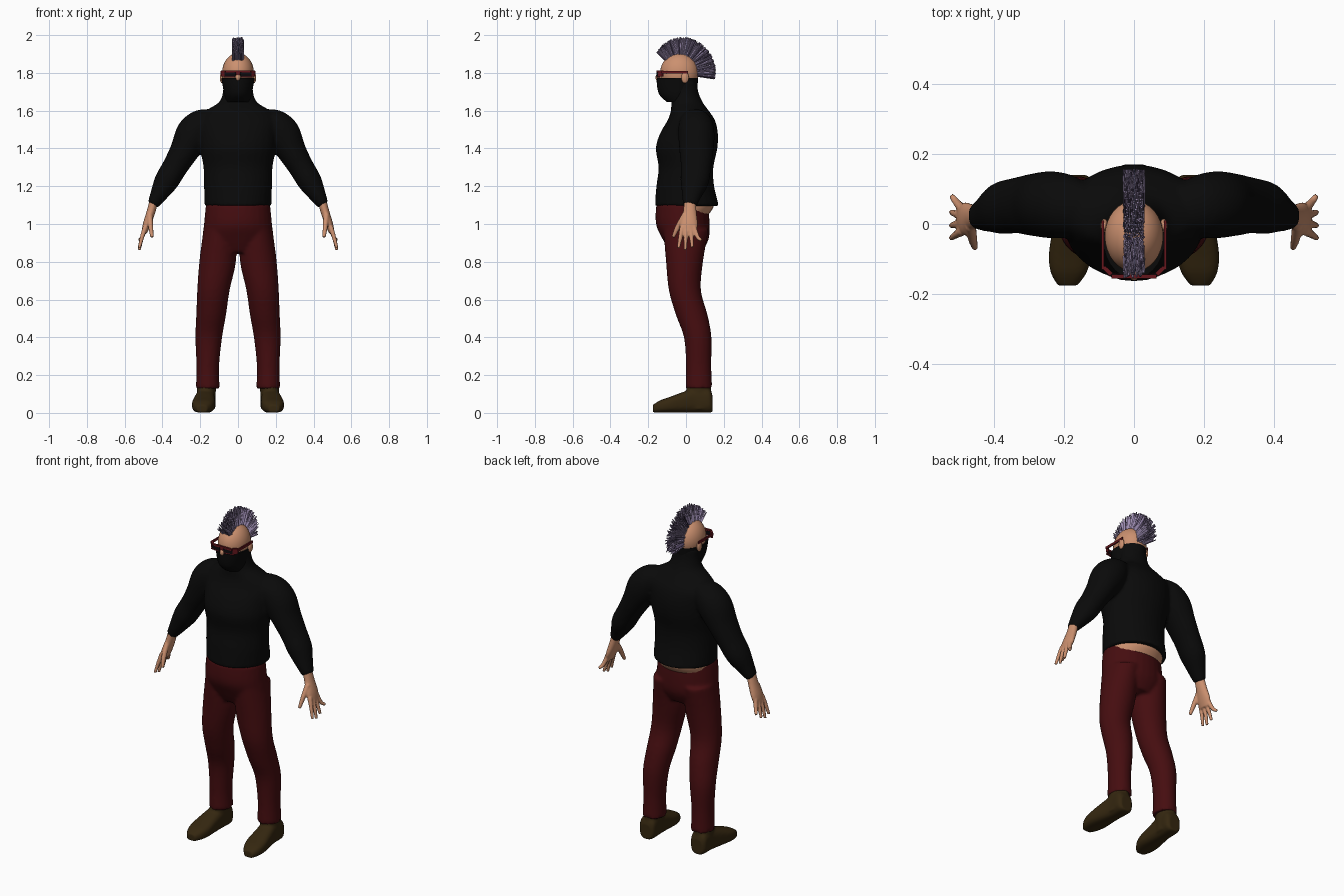
import bpy, bmesh, math, random
from mathutils import Vector, Matrix

random.seed(4)
cube = bpy.data.objects.get("Cube")
if cube:
    bpy.data.objects.remove(cube, do_unlink=True)

X, Y, Z = Vector((1, 0, 0)), Vector((0, 1, 0)), Vector((0, 0, 1))
SIDES, STEPS = 28, 4


def material(name, r, g, b):
    mat = bpy.data.materials.new(name)
    mat.use_nodes = True
    mat.diffuse_color = (r, g, b, 1)
    shader = mat.node_tree.nodes["Principled BSDF"]
    shader.inputs["Base Color"].default_value = (r, g, b, 1)
    shader.inputs["Roughness"].default_value = 0.8
    return mat


skin = material("skin", 0.6, 0.28, 0.16)
black = material("black knit", 0.003, 0.003, 0.003)
red = material("dark red cloth", 0.06, 0.004, 0.005)
brown = material("brown leather", 0.035, 0.02, 0.005)
frame_red = material("red frame", 0.13, 0.008, 0.012)
lens_black = material("dark lens", 0.004, 0.003, 0.004)
lilac = material("lilac hair", 0.33, 0.26, 0.43)
dusk = material("dark lilac hair", 0.11, 0.08, 0.16)


def make(name, bm, *mats, smooth=True):
    bmesh.ops.recalc_face_normals(bm, faces=bm.faces)
    mesh = bpy.data.meshes.new(name)
    bm.to_mesh(mesh)
    bm.free()
    obj = bpy.data.objects.new(name, mesh)
    bpy.context.collection.objects.link(obj)
    for mat in mats:
        mesh.materials.append(mat)
    if smooth:
        bpy.ops.object.select_all(action="DESELECT")
        obj.select_set(True)
        bpy.context.view_layer.objects.active = obj
        bpy.ops.object.shade_smooth_by_angle(angle=math.radians(50))
    return obj


def spline(rings):
    """Smooth path through rings of (x, y, z, half width, half depth)."""
    pts = [rings[0], *rings, rings[-1]]
    out = []
    for a, b, c, d in zip(pts, pts[1:], pts[2:], pts[3:]):
        for i in range(STEPS):
            t = i / STEPS
            out.append([q + t / 2 * (r - p + t * (2*p - 5*q + 4*r - s + t * (3*q - p - 3*r + s)))
                        for p, q, r, s in zip(a, b, c, d)])
    return out + [list(rings[-1])]


def loft(bm, rings, axes=(X, Y), square=1.0):
    """Closed tube; axes=None turns the rings along the path. Off-centre parts are mirrored."""
    path = spline(rings)
    for sign in ((1, -1) if rings[0][0] else (1,)):
        loops = []
        for i, (x, y, z, w, d) in enumerate(path):
            u, v = axes or (X, Y)
            if not axes:
                ahead, back = path[min(i + 1, len(path) - 1)], path[max(i - 1, 0)]
                t = (Vector(ahead[:3]) - Vector(back[:3])).normalized()
                u = Y.cross(t).normalized()
                v = t.cross(u)
            loop = []
            for k in range(SIDES):
                a = math.tau * k / SIDES
                c, s = (math.copysign(abs(f) ** square, f) for f in (math.cos(a), math.sin(a)))
                p = Vector((x, y, z)) + u * w * c + v * d * s
                p.x *= sign
                loop.append(bm.verts.new(p))
            loops.append(loop)
        for lo, hi in zip(loops, loops[1:]):
            for k in range(SIDES):
                n = (k + 1) % SIDES
                bm.faces.new((lo[k], lo[n], hi[n], hi[k]))
        bm.faces.new(loops[0])
        bm.faces.new(loops[-1])


def fuse(obj, voxel, rounds):
    """Weld overlapping solids into one soft skin."""
    mod = obj.modifiers.new("weld", "REMESH")
    mod.mode = "VOXEL"
    mod.voxel_size = voxel
    mod.use_smooth_shade = True
    soft = obj.modifiers.new("soften", "SMOOTH")
    soft.iterations = rounds


def ball(bm, centre, radii):
    bmesh.ops.create_uvsphere(bm, u_segments=32, v_segments=20, radius=1,
                              matrix=Matrix.Translation(centre) @ Matrix.Diagonal((*radii, 1)))


def box(bm, centre, size, turn=0):
    bmesh.ops.create_cube(bm, size=1, matrix=Matrix.Translation(centre)
                          @ Matrix.Rotation(turn, 4, "Z") @ Matrix.Diagonal((*size, 1)))


# Sweater: torso, collar and sleeves in one piece
bm = bmesh.new()
loft(bm, [(0, .005, 1.095, .178, .17), (0, -.004, 1.2, .18, .153), (0, 0, 1.3, .183, .145),
          (0, .003, 1.4, .2, .163), (0, .016, 1.48, .205, .153), (0, .028, 1.55, .21, .125),
          (0, .02, 1.6, .17, .1), (0, .005, 1.645, .1, .083), (0, -.003, 1.7, .08, .068),
          (0, -.01, 1.76, .078, .068)])
loft(bm, [(.13, .045, 1.575, .04, .06), (.185, .05, 1.535, .08, .088), (.235, .055, 1.475, .095, .096),
          (.285, .055, 1.385, .077, .09), (.335, .053, 1.3, .067, .08), (.38, .045, 1.225, .064, .075),
          (.42, .03, 1.155, .046, .053), (.452, .02, 1.1, .03, .037)], axes=None)
fuse(make("sweater", bm, black), .01, 5)

# Bare strip of lower back under the hem
bm = bmesh.new()
loft(bm, [(0, 0, 1.05, .155, .12), (0, 0, 1.09, .162, .145), (0, 0, 1.12, .162, .14)])
make("waist_skin", bm, skin)

# Trousers: hips and two legs
bm = bmesh.new()
loft(bm, [(0, -.02, 1.105, .17, .138), (0, -.017, 1.0, .18, .142), (0, -.002, .92, .183, .122),
          (0, 0, .85, .12, .085)])
loft(bm, [(.095, 0, .97, .088, .12), (.108, -.008, .8, .097, .098), (.13, -.006, .65, .086, .085),
          (.142, .03, .52, .079, .084), (.155, .062, .4, .071, .073), (.16, .067, .25, .06, .067),
          (.16, .068, .13, .063, .071)])
fuse(make("trousers", bm, red), .01, 4)

# Shoes: foot lofted heel to toe, plus an ankle shaft
bm = bmesh.new()
loft(bm, [(.17, .14, .05, .035, .045), (.17, .12, .065, .05, .064), (.172, .05, .066, .05, .065),
          (.178, -.02, .055, .056, .054), (.183, -.09, .042, .061, .041), (.187, -.14, .033, .051, .032),
          (.19, -.176, .022, .028, .02)], axes=(X, Z), square=.7)
loft(bm, [(.17, .068, .02, .05, .067), (.168, .068, .1, .05, .066), (.165, .068, .16, .05, .063)])
fuse(make("shoes", bm, brown), .007, 3)

# Hands: palm, four spread fingers and a thumb
bm = bmesh.new()
loft(bm, [(.443, .02, 1.13, .023, .03), (.462, .02, 1.06, .023, .036), (.482, .015, 1.0, .021, .047),
          (.496, .013, .955, .015, .04)], axes=None)
for root, tip, drop in ((-.02, -.04, .872), (.002, -.004, .862), (.024, .033, .876), (.042, .082, .915)):
    loft(bm, [(.49, root, .985, .014, .013), (.508, (root + tip) / 2, .93, .011, .011),
              (.523, tip, drop, .008, .008)], axes=None)
loft(bm, [(.468, -.005, 1.05, .016, .016), (.462, -.043, .985, .013, .014), (.455, -.068, .93, .009, .009)],
     axes=None)
fuse(make("hands", bm, skin), .005, 2)

# Head, ears and nose
bm = bmesh.new()
ball(bm, (0, -.035, 1.8), (.084, .102, .105))
for side in (1, -1):
    ball(bm, (side * .085, -.005, 1.775), (.011, .02, .03))
ball(bm, (0, -.14, 1.775), (.016, .022, .022))
make("head", bm, skin)

# Face mask over jaw and neck
bm = bmesh.new()
loft(bm, [(0, -.035, 1.645, .06, .065), (0, -.042, 1.68, .071, .096), (0, -.046, 1.72, .079, .106),
          (0, -.046, 1.772, .088, .11)])
make("face_mask", bm, black)

# Glasses: frame with bridge and temples, then the lenses
bm = bmesh.new()
box(bm, (0, -.15, 1.808), (.13, .012, .01))
box(bm, (0, -.15, 1.797), (.02, .01, .014))
for side in (1, -1):
    box(bm, (side * .045, -.147, 1.779), (.06, .01, .006), side * .15)
    box(bm, (side * .076, -.134, 1.797), (.03, .012, .032), side * .75)
    box(bm, (side * .089, -.06, 1.803), (.007, .14, .014))
make("glasses_frame", bm, frame_red, smooth=False)
bm = bmesh.new()
for side in (1, -1):
    box(bm, (side * .041, -.148, 1.793), (.058, .009, .024), side * .15)
make("lenses", bm, lens_black, smooth=False)

# Mohawk: fan of thin tapered strands
bm = bmesh.new()
rows, columns = 54, 8
for row in range(rows):
    t = row / (rows - 1)
    for col in range(columns):
        angle = math.radians(-8 + 145 * t + random.uniform(-2, 2))
        reach = .2 - .035 * t ** 4 - .01 * (1 - t) - random.uniform(0, .014)
        out = Vector((random.uniform(-.03, .03), math.cos(angle), math.sin(angle))).normalized()
        base = Vector(((col / (columns - 1) - .5) * .048, -.032, 1.8))
        place = Matrix.Translation(base + out * (reach + .085) / 2) @ Z.rotation_difference(out).to_matrix().to_4x4()
        made = bmesh.ops.create_cone(bm, cap_ends=True, segments=4, radius1=.0055, radius2=.003,
                                     depth=reach - .085, matrix=place)
        shade = int(random.random() < .25)
        for face in {f for v in made["verts"] for f in v.link_faces}:
            face.material_index = shade
make("mohawk", bm, lilac, dusk, smooth=False)
